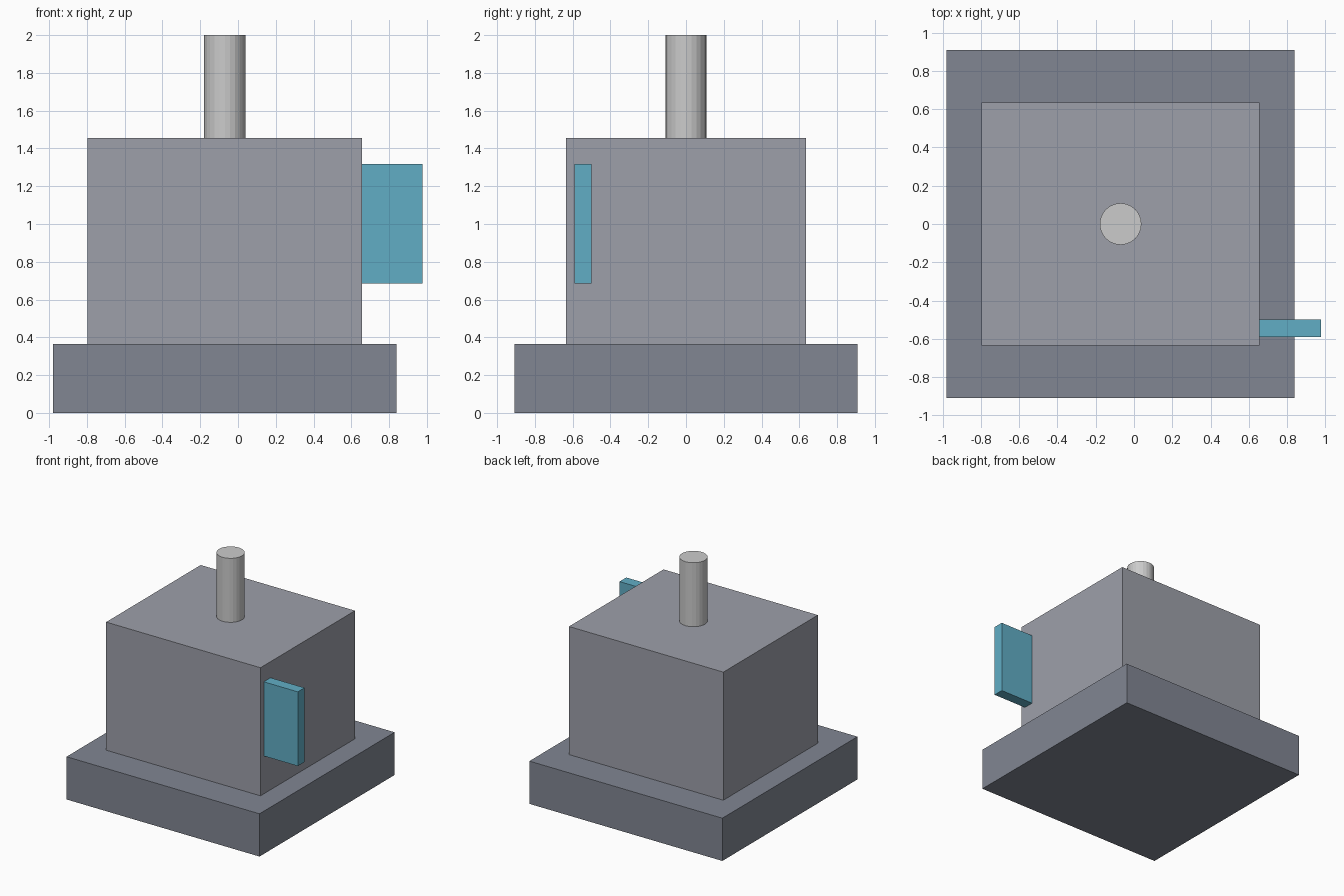
import bpy
from mathutils import Vector

if "Cube" in bpy.data.objects:
    bpy.data.objects.remove(bpy.data.objects["Cube"])


def box(name, low, high):
    """Axis-aligned box between two opposite corners."""
    low, high = Vector(low), Vector(high)
    bpy.ops.mesh.primitive_cube_add(size=1, location=(low + high) / 2)
    ob = bpy.context.object
    ob.name = name
    ob.scale = high - low
    bpy.ops.object.transform_apply(location=False, rotation=False, scale=True)
    return ob


def paint(ob, name, color):
    mat = bpy.data.materials.new(name)
    mat.diffuse_color = (*color, 1)
    mat.use_nodes = True
    mat.node_tree.nodes["Principled BSDF"].inputs["Base Color"].default_value = mat.diffuse_color
    ob.data.materials.append(mat)


CX = -0.07          # axis of base, body and shaft
BASE_TOP, BODY_TOP, TOP = 0.364, 1.455, 2.0

# Square base plate
base = box("base_plate", (CX - 0.909, -0.909, 0), (CX + 0.909, 0.909, BASE_TOP))
paint(base, "dark_grey", (0.22, 0.24, 0.29))

# Main housing
body = box("housing", (CX - 0.727, -0.636, BASE_TOP), (CX + 0.727, 0.636, BODY_TOP))
paint(body, "mid_grey", (0.34, 0.35, 0.40))

# Round shaft on top
bpy.ops.mesh.primitive_cylinder_add(vertices=24, radius=0.109, depth=TOP - BODY_TOP,
                                    location=(CX, 0, (TOP + BODY_TOP) / 2))
bpy.context.object.name = "shaft"

# Blue side tab near the front right corner
tab = box("side_tab", (CX + 0.727, -0.591, 0.686), (0.977, -0.5, 1.318))
paint(tab, "blue", (0.12, 0.42, 0.56))
